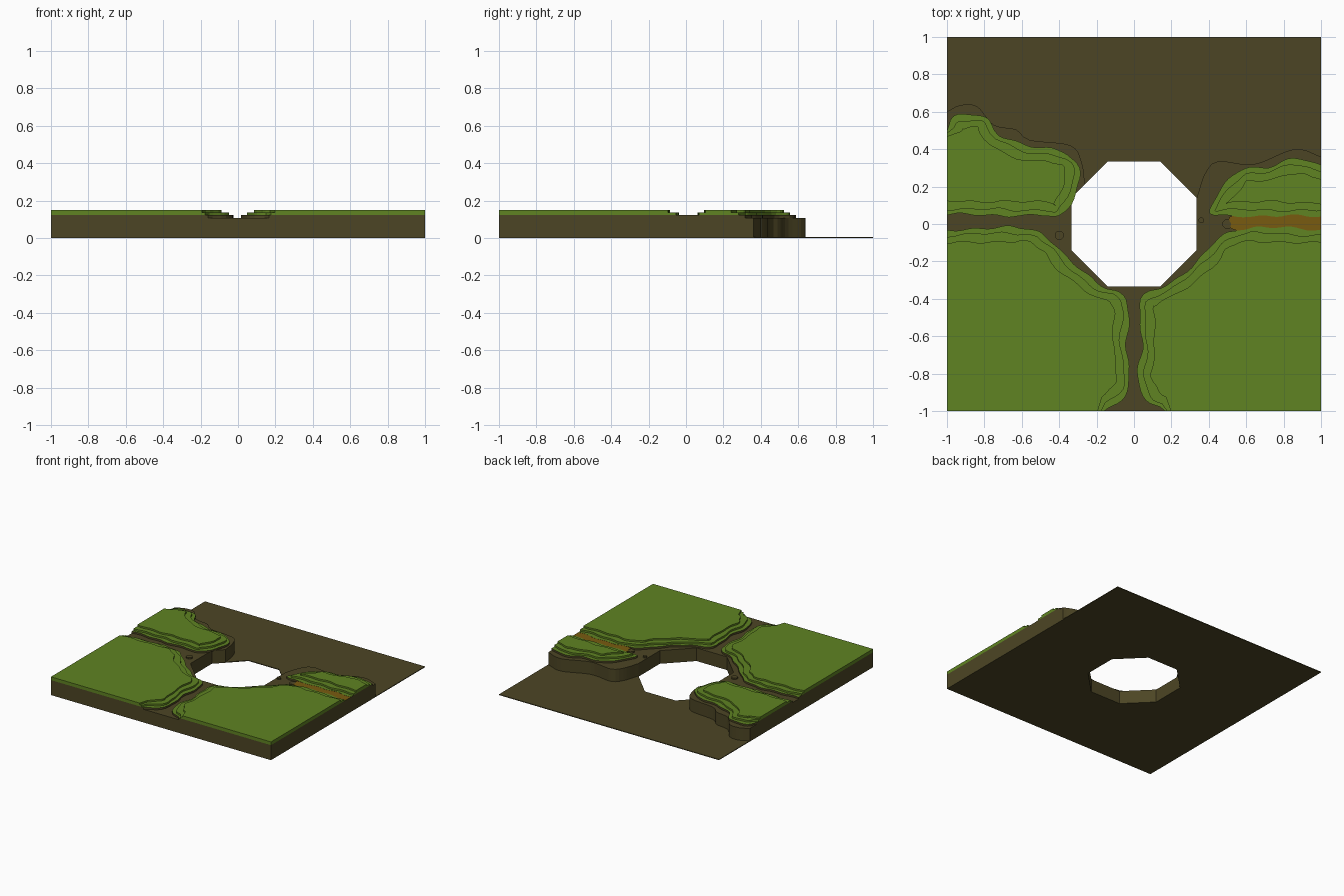
import bpy, bmesh, math
from mathutils import Vector

if "Cube" in bpy.data.objects:
    bpy.data.objects.remove(bpy.data.objects["Cube"])


def material(name, rgb):
    m = bpy.data.materials.new(name)
    m.diffuse_color = (*rgb, 1)
    m.use_nodes = True
    m.node_tree.nodes["Principled BSDF"].inputs["Base Color"].default_value = m.diffuse_color
    return m


EARTH = material("brown earth", (0.073, 0.060, 0.018))
GRASS = material("meadow green", (0.116, 0.228, 0.016))
CLAY = material("ochre clay", (0.19, 0.105, 0.005))


def clamp(v):
    return Vector((max(-1, min(1, v.x)), max(-1, min(1, v.y))))


def smooth(pts, step=0.025):
    """Evenly sampled Catmull-Rom curve through an open list of points."""
    p = [Vector(q) for q in pts]
    p = [2 * p[0] - p[1]] + p + [2 * p[-1] - p[-2]]
    out = []
    for a, b, c, d in zip(p, p[1:], p[2:], p[3:]):
        n = max(3, int((c - b).length / step))
        for k in range(n):
            t = k / n
            out.append(clamp(0.5 * (2 * b + (c - a) * t + (2 * a - 5 * b + 4 * c - d) * t * t
                                    + (3 * b - a - 3 * c + d) * t ** 3)))
    return out + [p[-2]]


def inset(line, dist, phase):
    """Wavy offset of a curve to its right, ends kept on the tile border."""
    out, last = [], len(line) - 1
    for i, v in enumerate(line):
        t = (line[min(i + 1, last)] - line[max(i - 1, 0)]).normalized()
        d = dist + 0.006 * math.sin(i * 0.9 + phase) + 0.004 * math.sin(i * 0.37 + 2 * phase)
        q = v + Vector((t.y, -t.x)) * d
        if i in (0, last):
            if abs(v.x) > 0.999:
                q.x = v.x
            if abs(v.y) > 0.999:
                q.y = v.y
        elif dist and min((q - w).length for w in line) < 0.88 * d:
            continue
        out.append(clamp(q))
    return out


def prism(name, outline, z0, z1, side, top=None):
    """Upright slab from an outline; the top may have its own colour."""
    pts = []
    for p in map(Vector, outline):
        if not pts or (p - pts[-1]).length > 1e-4:
            pts.append(p)
    bm = bmesh.new()
    lo = [bm.verts.new((p.x, p.y, z0)) for p in pts]
    hi = [bm.verts.new((p.x, p.y, z1)) for p in pts]
    cap = bm.faces.new(hi)
    bm.faces.new(lo[::-1])
    for i in range(len(pts)):
        j = (i + 1) % len(pts)
        bm.faces.new((lo[i], lo[j], hi[j], hi[i]))
    cap.material_index = 1 if top else 0
    bmesh.ops.recalc_face_normals(bm, faces=bm.faces)
    bmesh.ops.triangulate(bm, faces=[f for f in bm.faces if len(f.verts) > 4],
                          ngon_method='EAR_CLIP')
    # walls on the mirror plane are not needed
    bmesh.ops.delete(bm, geom=[f for f in bm.faces if all(abs(v.co.x) < 1e-5 for v in f.verts)],
                     context='FACES_ONLY')
    me = bpy.data.meshes.new(name)
    bm.to_mesh(me)
    bm.free()
    me.materials.append(side)
    if top:
        me.materials.append(top)
    ob = bpy.data.objects.new(name, me)
    bpy.context.collection.objects.link(ob)
    return ob


def ngon(x, y, r):
    """Octagon with flat sides facing the axes."""
    return [(x + r * math.cos((k + 0.5) * math.pi / 4), y + r * math.sin((k + 0.5) * math.pi / 4))
            for k in range(8)]


# terrace heights and the octagonal hole
Z_BASE, Z_PATH, Z_A, Z_B, Z_C = 0.006, 0.108, 0.123, 0.137, 0.15
HALF = 0.335
HOLE = ngon(0, 0, HALF / math.cos(math.pi / 8))

# thin base plate, mirrored halves
half = [(0, 1), (0, HALF), HOLE[1], HOLE[0], HOLE[7], HOLE[6], (0, -HALF), (0, -1), (1, -1), (1, 1)]
base = prism("base_plate", half, 0, Z_BASE, EARTH)
base.modifiers.new("mirror", 'MIRROR')

# raised earth with wavy cliffs on the back side
cliff_left = smooth([(-1, .60), (-.93, .635), (-.84, .63), (-.75, .53), (-.63, .505),
                     (-.56, .45), (-.34, .42), (-.28, .33), (-.262, .212)])
cliff_right = smooth([HOLE[0], (.38, .27), (.45, .335), (.64, .32), (.86, .40), (1, .36)])
prism("earth_bank", cliff_left + HOLE[3:] + cliff_right + [(1, -1), (-1, -1)],
      Z_BASE, Z_PATH, EARTH)

# meadow edges; the front pair is mirrored
front = [(-1, -.03), (-.6, -.02), (-.45, -.08), (-.36, -.18), (-.2, -.31), (-.08, -.365),
         (-.03, -.44), (-.04, -.65), (-.02, -.83), (-.07, -.94), (-.16, -1)]
back_left = [(-1, .50), (-.96, .57), (-.88, .59), (-.79, .57), (-.72, .48), (-.58, .42), (-.42, .40),
             (-.33, .36), (-.29, .24), (-.38, .05), (-.48, .045), (-.65, .045), (-1, .05)]
back_right = [(1, .04), (.65, .045), (.43, .045), (.41, .1), (.48, .2), (.57, .29), (.72, .31),
              (.87, .35), (1, .31)]
meadows = {
    "front_left": (front, [(-1, -1)]),
    "front_right": ([(-x, y) for x, y in reversed(front)], [(1, -1)]),
    "back_left": (back_left, []),
    "back_right": (back_right, []),
}
# each meadow is three stepped terraces
levels = [(0, Z_PATH, Z_A, EARTH), (.03, Z_A, Z_B, GRASS), (.073, Z_B, Z_C, GRASS)]
for n, (name, (edge, corner)) in enumerate(meadows.items()):
    line = smooth(edge)
    for k, (d, z0, z1, side) in enumerate(levels):
        prism(f"meadow_{name}_{k + 1}", inset(line, d, n + k) + corner, z0, z1, side, GRASS)

# clay bed of the right-hand path
clay = smooth([(1, .05), (.55, .05), (.52, 0), (.55, -.035), (.85, -.065), (1, -.04)])
prism("clay_path", clay, Z_PATH, Z_A - .001, EARTH, CLAY)

# small stones beside the hole
for i, (x, y, r) in enumerate([(-.40, -.06, .025), (.50, 0, .028), (.36, .02, .016)]):
    prism(f"stone_{i + 1}", ngon(x, y, r), Z_PATH, Z_PATH + .012, EARTH)
